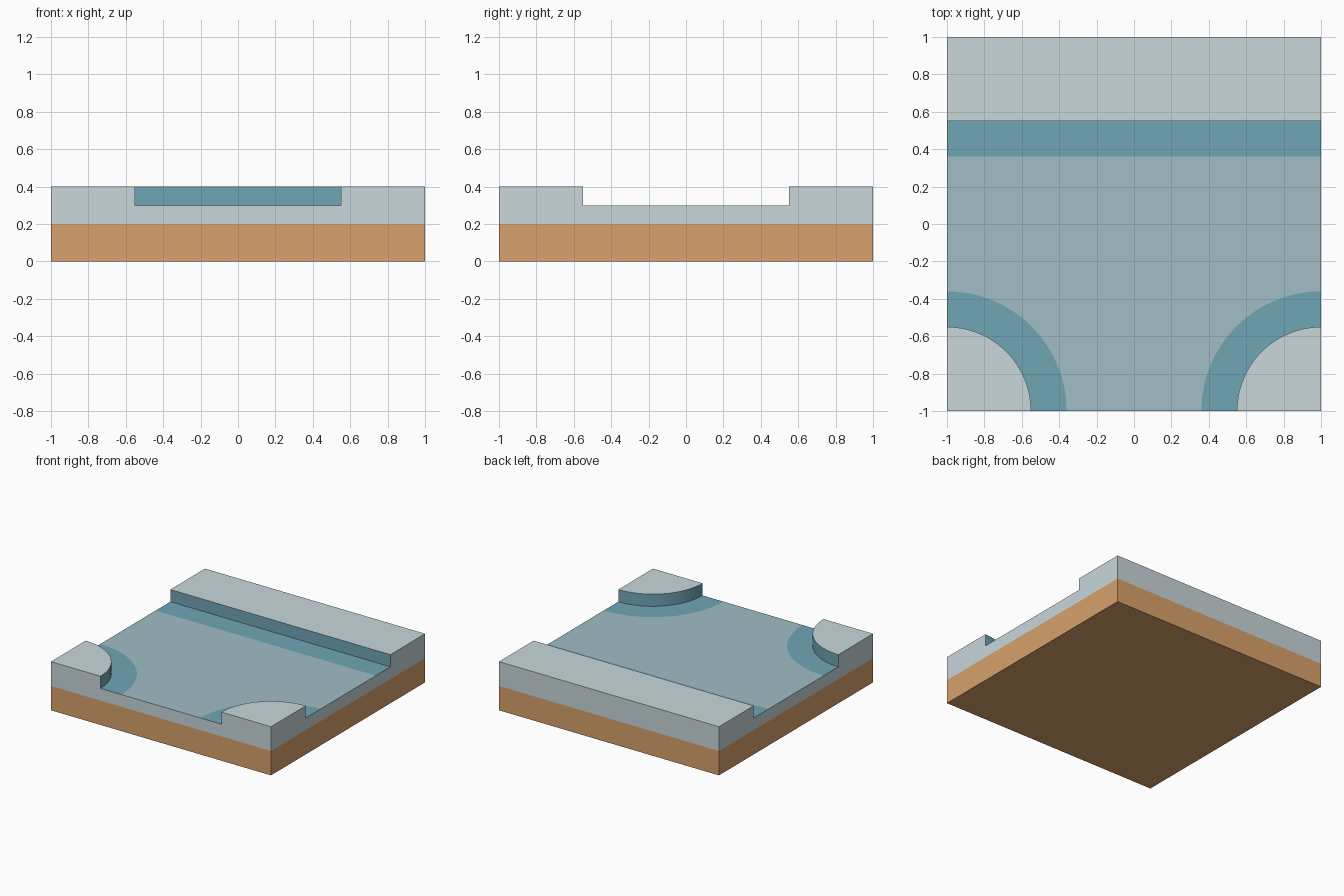
import bpy, bmesh
from math import sin, cos, pi

if "Cube" in bpy.data.objects:
    bpy.data.objects.remove(bpy.data.objects["Cube"])

SEGS = 16          # sides per quarter circle
BANK_R, SHORE_R = 0.45, 0.64
BANK_Y, SHORE_Y = 0.55, 0.36


def material(name, color):
    m = bpy.data.materials.new(name)
    m.diffuse_color = (*color, 1)
    m.use_nodes = True
    m.node_tree.nodes["Principled BSDF"].inputs["Base Color"].default_value = m.diffuse_color
    return m


EARTH = material("earth", (0.69, 0.36, 0.15))
ICE = material("ice", (0.58, 0.68, 0.70))
FLOOR = material("river_floor", (0.35, 0.51, 0.56))
SHORE = material("river_shore", (0.16, 0.38, 0.46))


def arc(side, r):
    """Quarter circle around a front corner, from the side edge to the front edge."""
    return [(side * (1 - r * sin(a)), -1 + r * cos(a))
            for a in (pi / 2 * i / SEGS for i in range(SEGS + 1))]


def ccw(pts):
    area = sum(a[0] * b[1] - b[0] * a[1] for a, b in zip(pts, pts[1:] + pts[:1]))
    return pts if area > 0 else pts[::-1]


def cap(bm, pts, z, mat=0, down=False):
    pts = ccw(pts)[::-1] if down else ccw(pts)
    f = bm.faces.new([bm.verts.new((x, y, z)) for x, y in pts])
    f.material_index = mat


def walls(bm, pts, z0, z1, inner_mat=0):
    """Upright faces along an outline; those inside the tile get inner_mat."""
    pts = ccw(pts)
    for (ax, ay), (bx, by) in zip(pts, pts[1:] + pts[:1]):
        f = bm.faces.new([bm.verts.new(v) for v in
                          ((ax, ay, z0), (bx, by, z0), (bx, by, z1), (ax, ay, z1))])
        outer = (abs(ax) > 0.9999 and abs(ax - bx) < 1e-5) or \
                (abs(ay) > 0.9999 and abs(ay - by) < 1e-5)
        f.material_index = 0 if outer else inner_mat


def finish(bm, name, mats, smooth=False):
    bmesh.ops.remove_doubles(bm, verts=bm.verts, dist=1e-5)
    big = [f for f in bm.faces if len(f.verts) > 4]
    bmesh.ops.triangulate(bm, faces=big)
    me = bpy.data.meshes.new(name)
    bm.to_mesh(me)
    bm.free()
    ob = bpy.data.objects.new(name, me)
    bpy.context.collection.objects.link(ob)
    for m in mats:
        me.materials.append(m)
    if smooth:
        bpy.ops.object.select_all(action='DESELECT')
        ob.select_set(True)
        bpy.context.view_layer.objects.active = ob
        bpy.ops.object.shade_smooth_by_angle(angle=pi / 6)


square = [(-1, -1), (1, -1), (1, 1), (-1, 1)]

# Earth underneath, open where the ice layer sits on it
bm = bmesh.new()
cap(bm, square, 0, down=True)
walls(bm, square, 0, 0.2)
finish(bm, "earth_base", [EARTH])

# Ice layer: outer rim, river floor and darker shore bands
bm = bmesh.new()
walls(bm, square, 0.2, 0.3)
cap(bm, arc(-1, SHORE_R) + arc(1, SHORE_R)[::-1] + [(1, SHORE_Y), (-1, SHORE_Y)], 0.3, 1)
cap(bm, [(-1, SHORE_Y), (1, SHORE_Y), (1, BANK_Y), (-1, BANK_Y)], 0.3, 2)
for side in (-1, 1):
    inner, outer = arc(side, BANK_R), arc(side, SHORE_R)
    for i in range(SEGS):
        cap(bm, [inner[i], outer[i], outer[i + 1], inner[i + 1]], 0.3, 2)
finish(bm, "river_bed", [ICE, FLOOR, SHORE])

# Raised banks: one straight at the back, two round at the front corners
banks = {
    "back_bank": [(-1, BANK_Y), (1, BANK_Y), (1, 1), (-1, 1)],
    "left_corner_bank": arc(-1, BANK_R) + [(-1, -1)],
    "right_corner_bank": arc(1, BANK_R) + [(1, -1)],
}
for name, outline in banks.items():
    bm = bmesh.new()
    walls(bm, outline, 0.3, 0.4, inner_mat=1)
    cap(bm, outline, 0.4)
    finish(bm, name, [ICE, SHORE], smooth=True)
